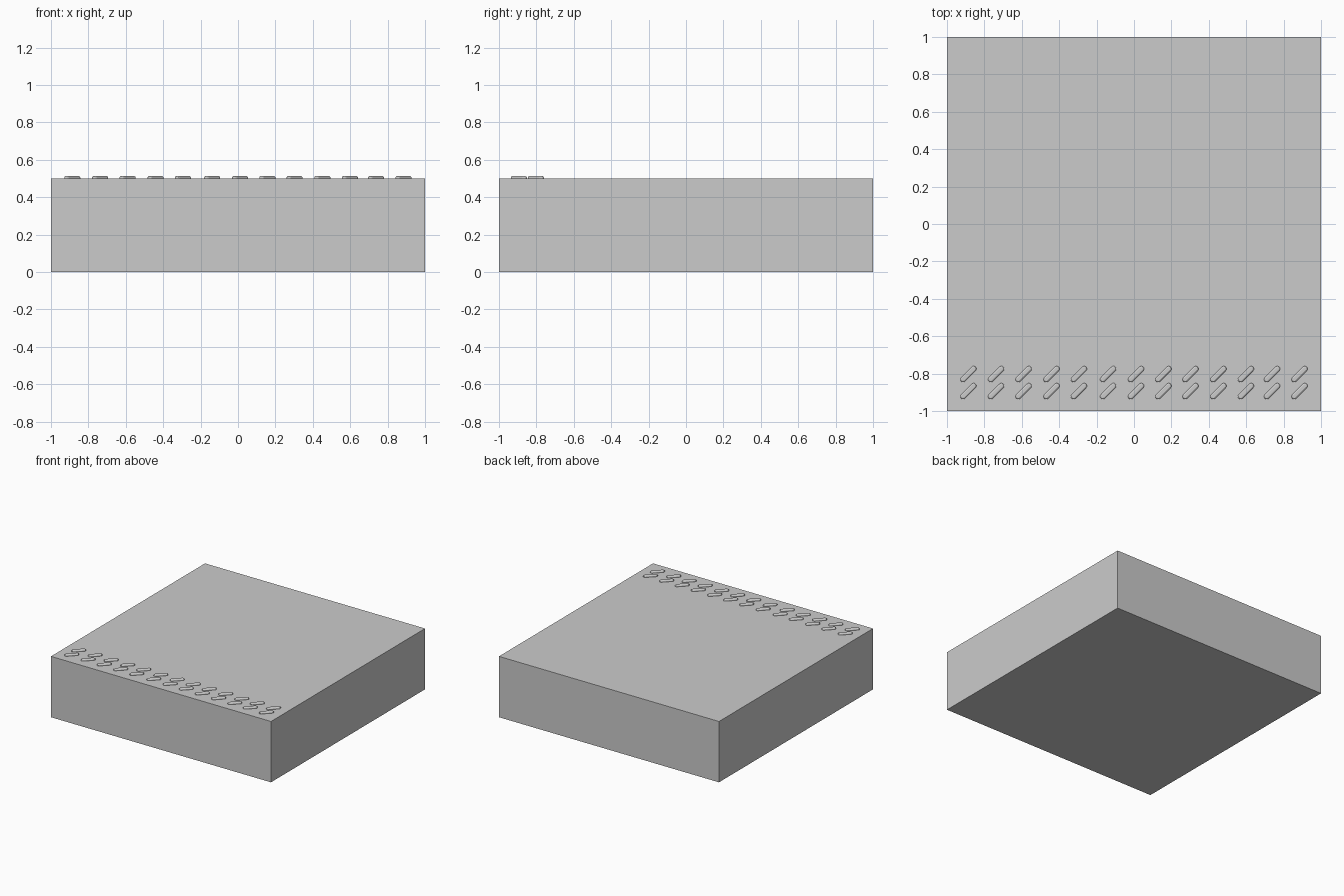
import bpy, bmesh
from math import pi, cos, sin

if "Cube" in bpy.data.objects:
    bpy.data.objects.remove(bpy.data.objects["Cube"])

# Main slab
bpy.ops.mesh.primitive_cube_add(size=1, location=(0, 0, 0.25))
slab = bpy.context.object
slab.name = "slab"
slab.scale = (2, 2, 0.5)
bpy.ops.object.transform_apply(scale=True)


def stadium(radius, z, half=0.04, steps=6):
    """Outline of a round-ended bar lying on the 45 degree diagonal."""
    points = []
    for side in (1, -1):
        for i in range(steps + 1):
            a = -pi / 2 + pi * i / steps
            u = side * (half + radius * cos(a))
            v = side * radius * sin(a)
            points.append(((u - v) * cos(pi / 4), (u + v) * sin(pi / 4), z))
    return points


# Raised bar: round-ended with a bevelled top
bm = bmesh.new()
layers = [[bm.verts.new(p) for p in stadium(r, z)]
          for r, z in ((0.015, -0.003), (0.015, 0.006), (0.013, 0.010), (0.008, 0.013))]
for low, high in zip(layers, layers[1:]):
    for i in range(len(low)):
        j = (i + 1) % len(low)
        bm.faces.new((low[i], low[j], high[j], high[i]))
bm.faces.new(layers[-1])
bm.faces.new(layers[0][::-1])
bar_mesh = bpy.data.meshes.new("tread_bar")
bm.to_mesh(bar_mesh)
bm.free()

# Two rows of bars along the front edge
columns = (-0.886, -0.737, -0.59, -0.441, -0.295, -0.138, 0.011,
           0.157, 0.302, 0.451, 0.598, 0.738, 0.885)
for y in (-0.894, -0.803):
    for x in columns:
        bar = bpy.data.objects.new("tread_bar", bar_mesh)
        bar.location = (x, y, 0.5)
        bpy.context.collection.objects.link(bar)
